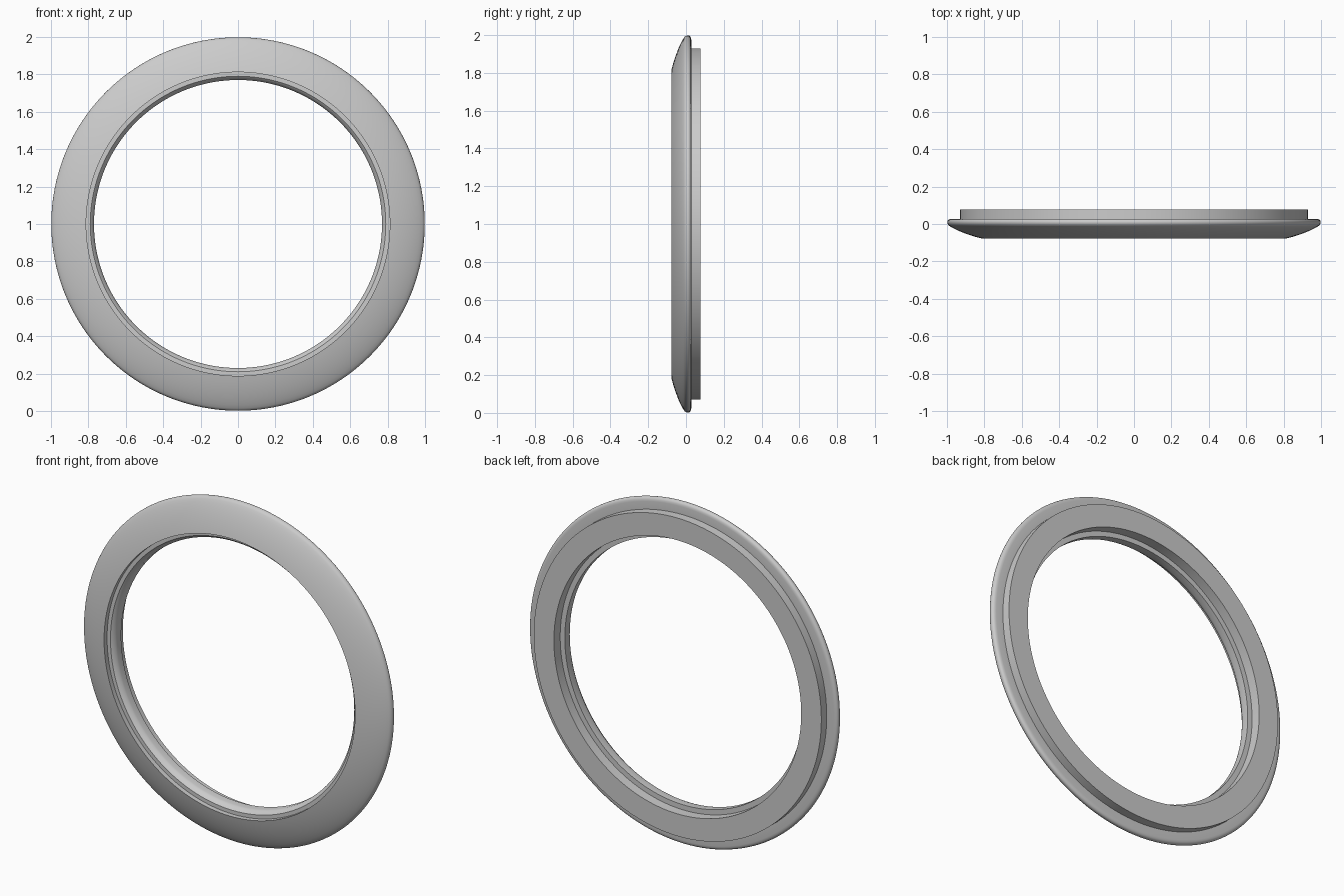
import bpy, bmesh
from math import sin, cos, tau, radians
from mathutils import Vector
from mathutils.geometry import interpolate_bezier

if "Cube" in bpy.data.objects:
    bpy.data.objects.remove(bpy.data.objects["Cube"])

SEGMENTS = 160


def curve(a, b, c, d, n):
    """Sampled bezier in (radius, y)."""
    pts = interpolate_bezier(*[Vector((p[0], p[1], 0)) for p in (a, b, c, d)], n)
    return [(p.x, p.y) for p in pts]


def lathe(name, profile, centre_z):
    """Revolve a closed (radius, y) profile around the y axis."""
    bm = bmesh.new()
    rings = []
    for i in range(SEGMENTS):
        a = tau * i / SEGMENTS
        rings.append([bm.verts.new((r * sin(a), y, centre_z + r * cos(a))) for r, y in profile])
    n = len(profile)
    for i in range(SEGMENTS):
        p, q = rings[i], rings[(i + 1) % SEGMENTS]
        for j in range(n):
            k = (j + 1) % n
            bm.faces.new((p[j], p[k], q[k], q[j]))
    bmesh.ops.recalc_face_normals(bm, faces=bm.faces)
    mesh = bpy.data.meshes.new(name)
    bm.to_mesh(mesh)
    bm.free()
    obj = bpy.data.objects.new(name, mesh)
    bpy.context.collection.objects.link(obj)
    bpy.ops.object.select_all(action='DESELECT')
    obj.select_set(True)
    bpy.context.view_layer.objects.active = obj
    bpy.ops.object.shade_smooth_by_angle(angle=radians(32))
    return obj


# Domed front face and rounded outer rim
profile = curve((0.812, -0.078), (0.87, -0.064), (0.94, -0.04), (0.985, -0.012), 10)
profile += curve((0.985, -0.012), (1.003, -0.001), (1.006, 0.027), (0.975, 0.028), 9)[1:]
# Back flange, then the raised mounting collar
profile += [(0.93, 0.028), (0.93, 0.078), (0.80, 0.078), (0.80, 0.02)]
# Inner lip with flared front edge, and the small ledge behind the front face
profile += [(0.77, 0.02), (0.77, -0.018)]
profile += curve((0.77, -0.018), (0.772, -0.03), (0.78, -0.042), (0.79, -0.05), 5)[1:]
profile += [(0.812, -0.05)]

lathe("bezel_ring", profile, 1.0)
